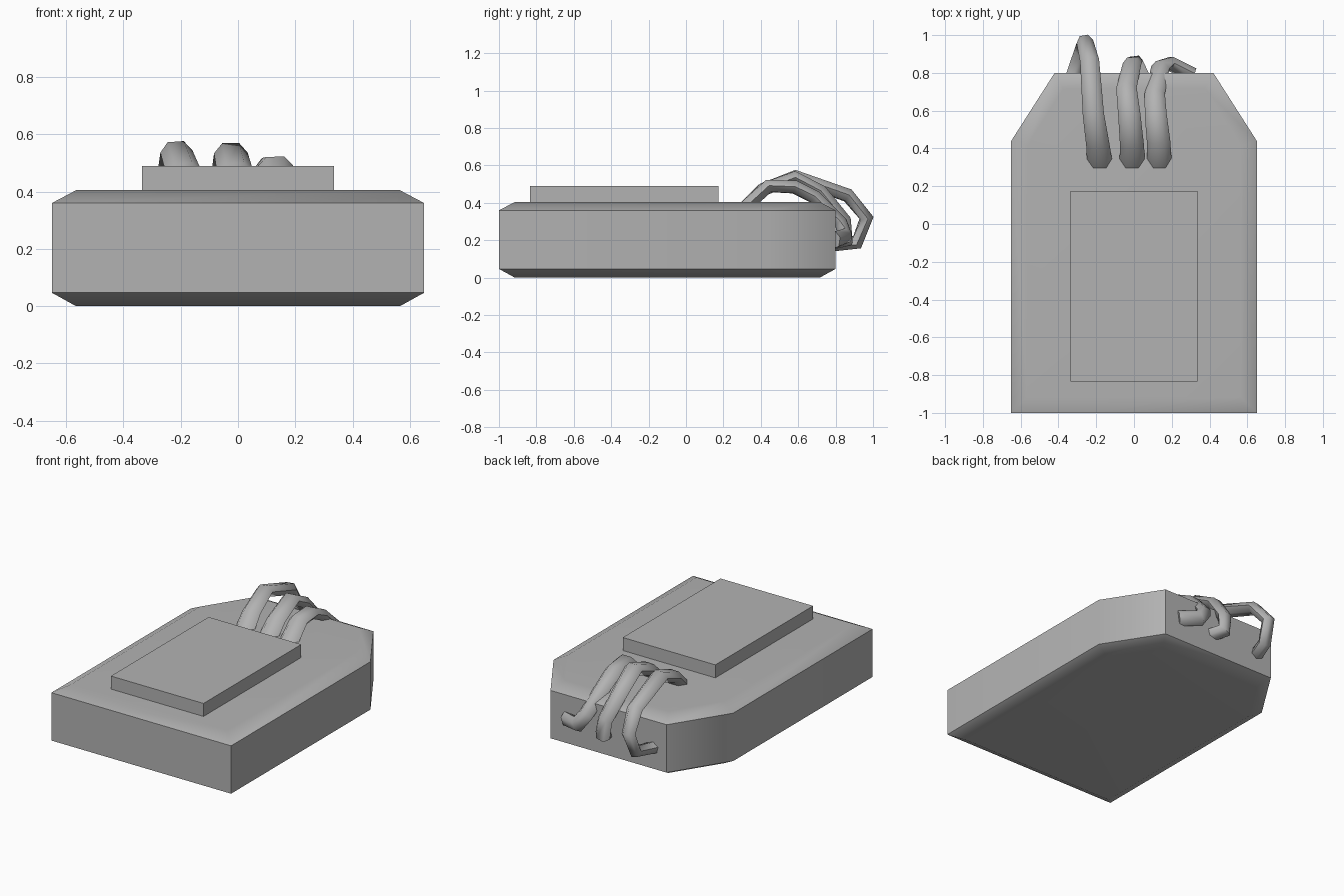
import bpy, bmesh, math
from mathutils import Vector

old = bpy.data.objects.get("Cube")
if old:
    bpy.data.objects.remove(old, do_unlink=True)

# One plain grey for everything
grey = bpy.data.materials.new("plain_grey")
grey.use_nodes = True
colour = (0.45, 0.45, 0.45, 1.0)
grey.diffuse_color = colour
grey.node_tree.nodes["Principled BSDF"].inputs["Base Color"].default_value = colour


def finish(bm, name, angle):
    """Turn a bmesh into a shaded, coloured object."""
    bmesh.ops.recalc_face_normals(bm, faces=bm.faces[:])
    mesh = bpy.data.meshes.new(name)
    bm.to_mesh(mesh)
    bm.free()
    mesh.materials.append(grey)
    obj = bpy.data.objects.new(name, mesh)
    bpy.context.collection.objects.link(obj)
    bpy.ops.object.select_all(action="DESELECT")
    obj.select_set(True)
    bpy.context.view_layer.objects.active = obj
    bpy.ops.object.shade_smooth_by_angle(angle=math.radians(angle))
    return obj


def prism(outline, low, high):
    """Extrude a flat outline; return the mesh with its end faces."""
    bm = bmesh.new()
    bottom = [bm.verts.new((x, y, low)) for x, y in outline]
    top = [bm.verts.new((x, y, high)) for x, y in outline]
    ends = [bm.faces.new(bottom[::-1]), bm.faces.new(top)]
    n = len(outline)
    for i in range(n):
        j = (i + 1) % n
        bm.faces.new((bottom[i], bottom[j], top[j], top[i]))
    bm.normal_update()
    return bm, ends


def cable(name, path, start_width, end_width, thickness=0.04, sides=6):
    """Sweep a slightly flattened ring along a path."""
    bm = bmesh.new()
    points = [Vector(p) for p in path]
    last = len(points) - 1
    side = Vector((1, 0, 0))
    rings = []
    for i, p in enumerate(points):
        along = (points[min(i + 1, last)] - points[max(i - 1, 0)]).normalized()
        side = (side - along * side.dot(along)).normalized()
        up = along.cross(side)
        width = start_width + (end_width - start_width) * min(1, 1.5 * i / last)
        ring = []
        for k in range(sides):
            a = math.tau * k / sides
            offset = side * width * math.cos(a) + up * thickness * math.sin(a)
            ring.append(bm.verts.new(p + offset))
        rings.append(ring)
    for a, b in zip(rings, rings[1:]):
        for k in range(sides):
            m = (k + 1) % sides
            bm.faces.new((a[k], a[m], b[m], b[k]))
    bm.faces.new(rings[0][::-1])
    bm.faces.new(rings[-1])
    finish(bm, name, 62)


# Body: six-sided block with sloped rims above and below
right_half = [(0.65, -1.0), (0.65, 0.44), (0.42, 0.8)]
outline = right_half + [(-x, y) for x, y in reversed(right_half)]
bm, ends = prism(outline, 0.047, 0.36)
for face, shift in zip(ends, (-0.047, 0.045)):
    bmesh.ops.inset_region(bm, faces=[face], thickness=0.085, use_even_offset=True)
    for v in face.verts:
        v.co.z += shift
body = finish(bm, "body", 40)
weighted = body.modifiers.new("even_shading", "WEIGHTED_NORMAL")
weighted.keep_sharp = True

# Raised pad on the top
pad = [(-0.335, -0.835), (0.335, -0.835), (0.335, 0.175), (-0.335, 0.175)]
bm, ends = prism(pad, 0.39, 0.49)
finish(bm, "top_pad", 30)

# Three cables looping from the top over the back edge into the back wall
cable("right_cable", [(-0.18, 0.31, 0.37), (-0.19, 0.41, 0.47), (-0.215, 0.58, 0.54),
                      (-0.235, 0.865, 0.44), (-0.26, 0.965, 0.32),
                      (-0.275, 0.915, 0.19), (-0.32, 0.78, 0.18)], 0.068, 0.045)
cable("middle_cable", [(-0.01, 0.31, 0.37), (-0.01, 0.41, 0.47), (-0.025, 0.58, 0.535),
                       (-0.04, 0.72, 0.46), (-0.01, 0.85, 0.3),
                       (0.0, 0.86, 0.2), (0.04, 0.77, 0.19)], 0.068, 0.05)
cable("left_cable", [(0.135, 0.31, 0.37), (0.13, 0.44, 0.49), (0.115, 0.58, 0.485),
                     (0.11, 0.69, 0.43), (0.14, 0.83, 0.29),
                     (0.19, 0.85, 0.22), (0.31, 0.79, 0.2)], 0.066, 0.05)
